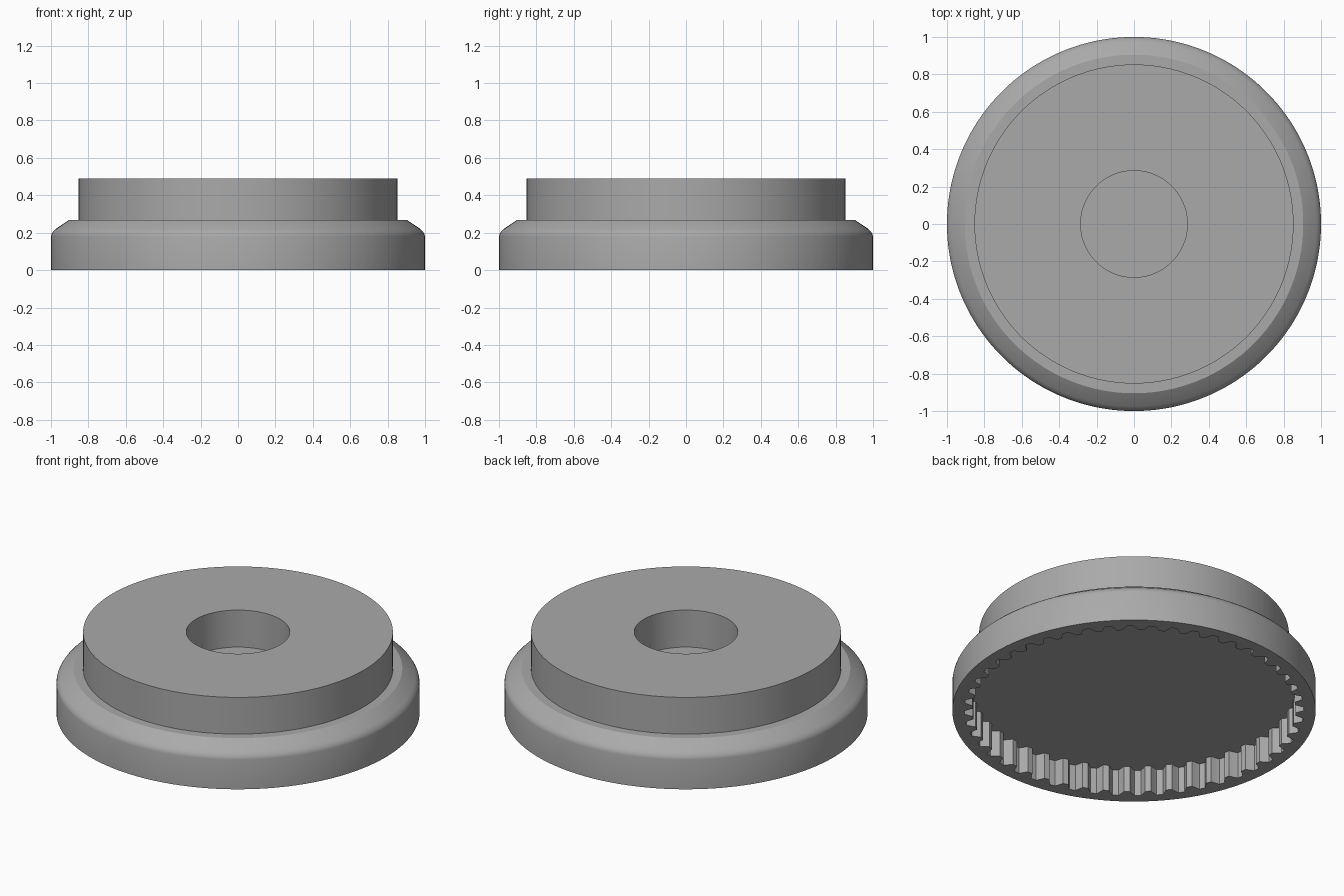
import bpy
import bmesh
from math import sin, cos, pi, radians

cube = bpy.data.objects.get("Cube")
if cube:
    bpy.data.objects.remove(cube, do_unlink=True)

TEETH = 48
# One tooth of the internal gear: (fraction of the pitch, radius)
TOOTH = [(-0.36, 0.935), (-0.24, 0.912), (-0.14, 0.89),
         (0.14, 0.89), (0.24, 0.912), (0.36, 0.935)]
SEGMENTS = TEETH * len(TOOTH)
PITCH = 2 * pi / TEETH
CAVITY_TOP = 0.16

# Outer profile from the bottom edge up to the floor of the top bore
PROFILE = [(1, 0), (1, 0.18), (0.997, 0.193), (0.989, 0.206), (0.975, 0.22),
           (0.905, 0.267), (0.853, 0.267), (0.853, 0.49),
           (0.285, 0.49), (0.285, 0.265)]

grey = bpy.data.materials.new("plain grey")
grey.use_nodes = True
colour = (0.4, 0.4, 0.4, 1)
grey.diffuse_color = colour
grey.node_tree.nodes["Principled BSDF"].inputs["Base Color"].default_value = colour

# Angles follow the tooth corners so every ring bridges cleanly
angles = [(t + f) * PITCH for t in range(TEETH) for f, _ in TOOTH]
tooth_radii = [r for _ in range(TEETH) for _, r in TOOTH]

bm = bmesh.new()


def ring(radii, z):
    return [bm.verts.new((r * cos(a), r * sin(a), z)) for r, a in zip(radii, angles)]


def bridge(lower, upper):
    for i in range(SEGMENTS):
        j = (i + 1) % SEGMENTS
        bm.faces.new((lower[i], lower[j], upper[j], upper[i]))


# Toothed cavity, bottom rim, outside wall, shoulder, hub and bore
rings = [ring(tooth_radii, CAVITY_TOP), ring(tooth_radii, 0)]
rings += [ring([r] * SEGMENTS, z) for r, z in PROFILE]
for lower, upper in zip(rings, rings[1:]):
    bridge(lower, upper)

# Cavity ceiling and bore floor
bm.faces.new(rings[0][::-1])
bm.faces.new(rings[-1])
bmesh.ops.recalc_face_normals(bm, faces=bm.faces)

mesh = bpy.data.meshes.new("ring_gear_hub")
bm.to_mesh(mesh)
bm.free()
mesh.materials.append(grey)
hub = bpy.data.objects.new("ring_gear_hub", mesh)
bpy.context.collection.objects.link(hub)

# Smooth the round walls and keep the corners crisp
bpy.ops.object.select_all(action="DESELECT")
hub.select_set(True)
bpy.context.view_layer.objects.active = hub
bpy.ops.object.shade_smooth_by_angle(angle=radians(25))
